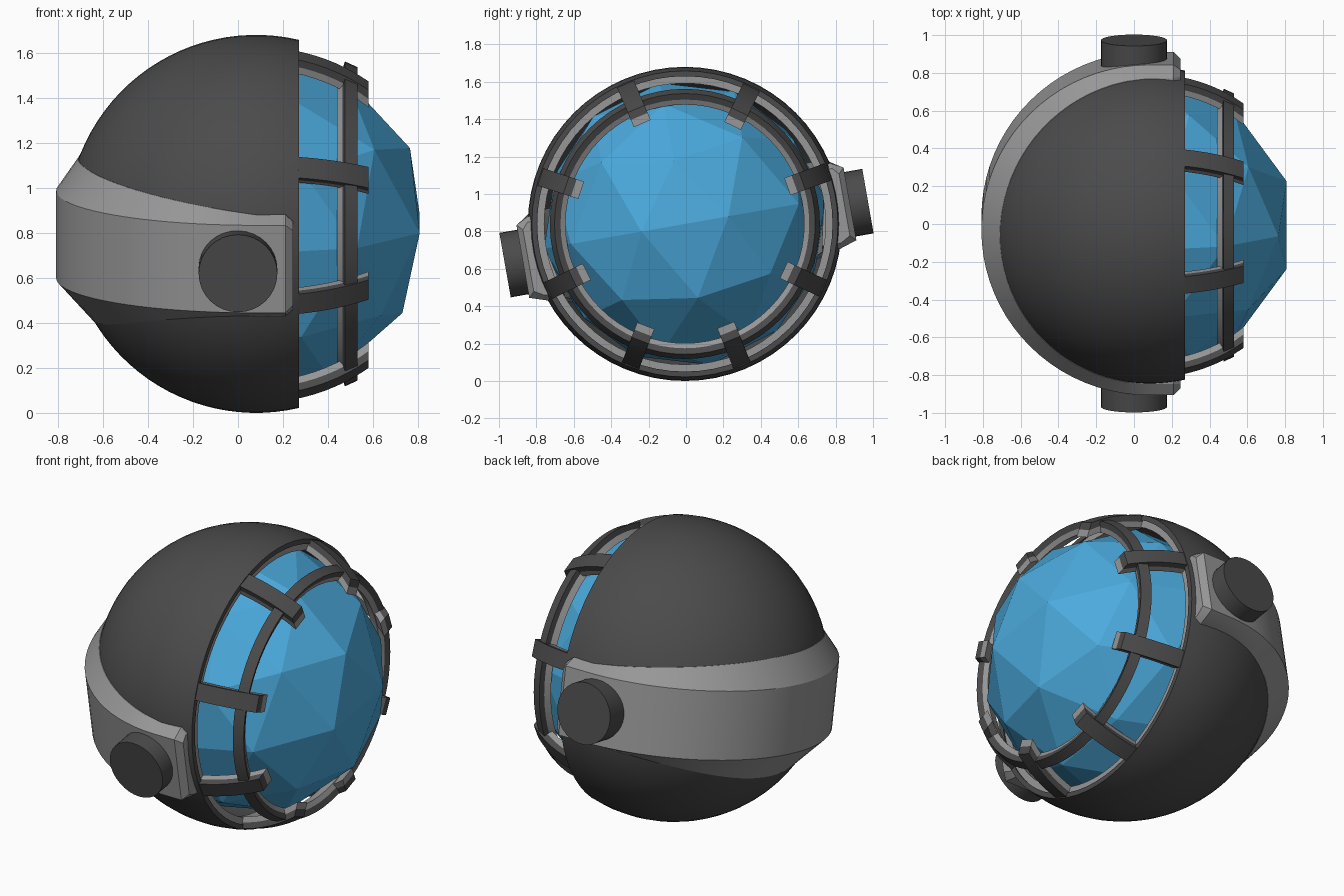
import bpy, bmesh, math
from mathutils import Matrix, Vector

if "Cube" in bpy.data.objects:
    bpy.data.objects.remove(bpy.data.objects["Cube"])

CX, CY, CZ = 0.08, -0.006, 0.84          # centre of the helmet sphere
TILT = math.radians(10)
PLACE = Matrix.Translation((CX, CY, CZ))
PLACE_TILTED = PLACE @ Matrix.Rotation(TILT, 4, 'X')


def material(name, rgb):
    m = bpy.data.materials.new(name)
    m.diffuse_color = (*rgb, 1)
    m.use_nodes = True
    m.node_tree.nodes["Principled BSDF"].inputs["Base Color"].default_value = m.diffuse_color
    return m


DARK = material("dark_grey", (0.07, 0.07, 0.07))
LIGHT = material("light_grey", (0.31, 0.31, 0.31))
BLUE = material("visor_blue", (0.07, 0.40, 0.72))


def finish(name, bm, mat, matrix, smooth=30):
    bmesh.ops.recalc_face_normals(bm, faces=bm.faces)
    me = bpy.data.meshes.new(name)
    bm.to_mesh(me)
    bm.free()
    me.materials.append(mat)
    ob = bpy.data.objects.new(name, me)
    ob.matrix_world = matrix
    bpy.context.collection.objects.link(ob)
    if smooth:
        bpy.ops.object.select_all(action='DESELECT')
        ob.select_set(True)
        bpy.context.view_layer.objects.active = ob
        bpy.ops.object.shade_smooth_by_angle(angle=math.radians(smooth))
    return ob


def loft(name, sections, mat, matrix, closed=False, smooth=30):
    """Skin a list of closed cross-sections, capping both ends unless closed."""
    bm = bmesh.new()
    rows = [[bm.verts.new(p) for p in s] for s in sections]
    n = len(rows[0])
    pairs = list(zip(rows, rows[1:])) + ([(rows[-1], rows[0])] if closed else [])
    for a, b in pairs:
        for i in range(n):
            j = (i + 1) % n
            bm.faces.new((a[i], a[j], b[j], b[i]))
    if not closed:
        bm.faces.new(rows[0])
        bm.faces.new(rows[-1])
    bmesh.ops.remove_doubles(bm, verts=bm.verts, dist=1e-5)
    return finish(name, bm, mat, matrix, smooth)


def lathe(name, profile, mat, steps=64):
    """Revolve a closed (x, radius) profile about the x axis."""
    secs = []
    for k in range(steps):
        a = 2 * math.pi * k / steps
        secs.append([(x, r * math.cos(a), r * math.sin(a)) for x, r in profile])
    return loft(name, secs, mat, PLACE, closed=True)


# Helmet shell: thick sphere opened at the front
def arc(radius, x_end, n=28):
    a_end = math.acos(x_end / radius)
    return [(radius * math.cos(a), max(radius * math.sin(a), 1e-6))
            for a in (a_end + (math.pi - a_end) * i / n for i in range(n + 1))]


RIM = 0.19
lathe("helmet_shell", arc(0.84, RIM) + arc(0.812, RIM)[::-1], DARK)
lathe("shell_inner_rim", [(0.10, 0.80), (RIM - 0.01, 0.793),
                          (RIM - 0.01, 0.752), (0.10, 0.765)], LIGHT)

# Faceted glass
bm = bmesh.new()
bmesh.ops.create_icosphere(bm, subdivisions=2, radius=0.765)
finish("visor_glass", bm, BLUE, PLACE_TILTED, smooth=0)

# Cage ring: dark outer layer over a light inner layer
lathe("cage_ring", [(0.395, 0.722), (0.45, 0.697), (0.435, 0.665), (0.385, 0.69)], DARK)
lathe("cage_ring_lining", [(0.385, 0.69), (0.435, 0.665), (0.42, 0.638), (0.36, 0.662)], LIGHT)


# Cage straps: curved bars from the shell over the ring
def strap(name, angle, r_out, r_in, width, mat):
    secs = []
    rot = Matrix.Rotation(math.radians(angle), 4, 'X')
    for i in range(9):
        x = 0.12 + (0.50 - 0.12) * i / 8
        o, n = math.sqrt(r_out ** 2 - x * x), math.sqrt(r_in ** 2 - x * x)
        w = width / 2
        secs.append([rot @ Vector(p) for p in
                     ((x, o, -w), (x, o, w), (x, n, w), (x, n, -w))])
    loft(name, secs, mat, PLACE)


for i, ang in enumerate((20, 64, 113, 162, 206, 249, 292, 335)):
    strap(f"cage_strap_{i + 1}", ang, 0.834, 0.80, 0.098, DARK)
    strap(f"cage_strap_lining_{i + 1}", ang, 0.80, 0.768, 0.098, LIGHT)

# Rear band: wraps the back, widening there, running straight beside the ears
stations = [(0.165, 1, 0.0, 0.03), (0.13, 1, 0.0, 0), (0.06, 1, 0.0, 0)]
secs = []


def band_section(dx, ux, uy, c, trim):
    top, bot = 0.185 + 0.11 * c - trim, -0.275 - 0.15 * c * c + trim
    prof = [(0.79, top), (math.sqrt(0.842 ** 2 - top ** 2), top), (0.888 - trim, 0.15 - trim),
            (0.888 - trim, -0.245 + trim), (math.sqrt(0.842 ** 2 - bot ** 2), bot),
            (0.70, bot)]
    return [(dx + ux * r, uy * r, z) for r, z in prof]


for dx, uy, c, trim in stations:
    secs.append(band_section(dx, 0, uy, c, trim))
for i in range(41):
    a = math.pi * i / 40
    secs.append(band_section(0, -math.sin(a), math.cos(a), math.sin(a), 0))
for dx, uy, c, trim in reversed(stations):
    secs.append(band_section(dx, 0, -uy, c, trim))
loft("rear_band", secs, LIGHT, PLACE_TILTED, smooth=25)

# Ear discs
for side, label in ((1, "left"), (-1, "right")):
    bm = bmesh.new()
    bmesh.ops.create_cone(bm, cap_ends=True, segments=32, radius1=0.175, radius2=0.175,
                          depth=0.15)
    m = Matrix.Translation((-CX, side * 0.91, -0.05)) @ Matrix.Rotation(math.pi / 2, 4, 'X')
    bmesh.ops.transform(bm, matrix=m, verts=bm.verts)
    finish(f"ear_disc_{label}", bm, DARK, PLACE_TILTED)
